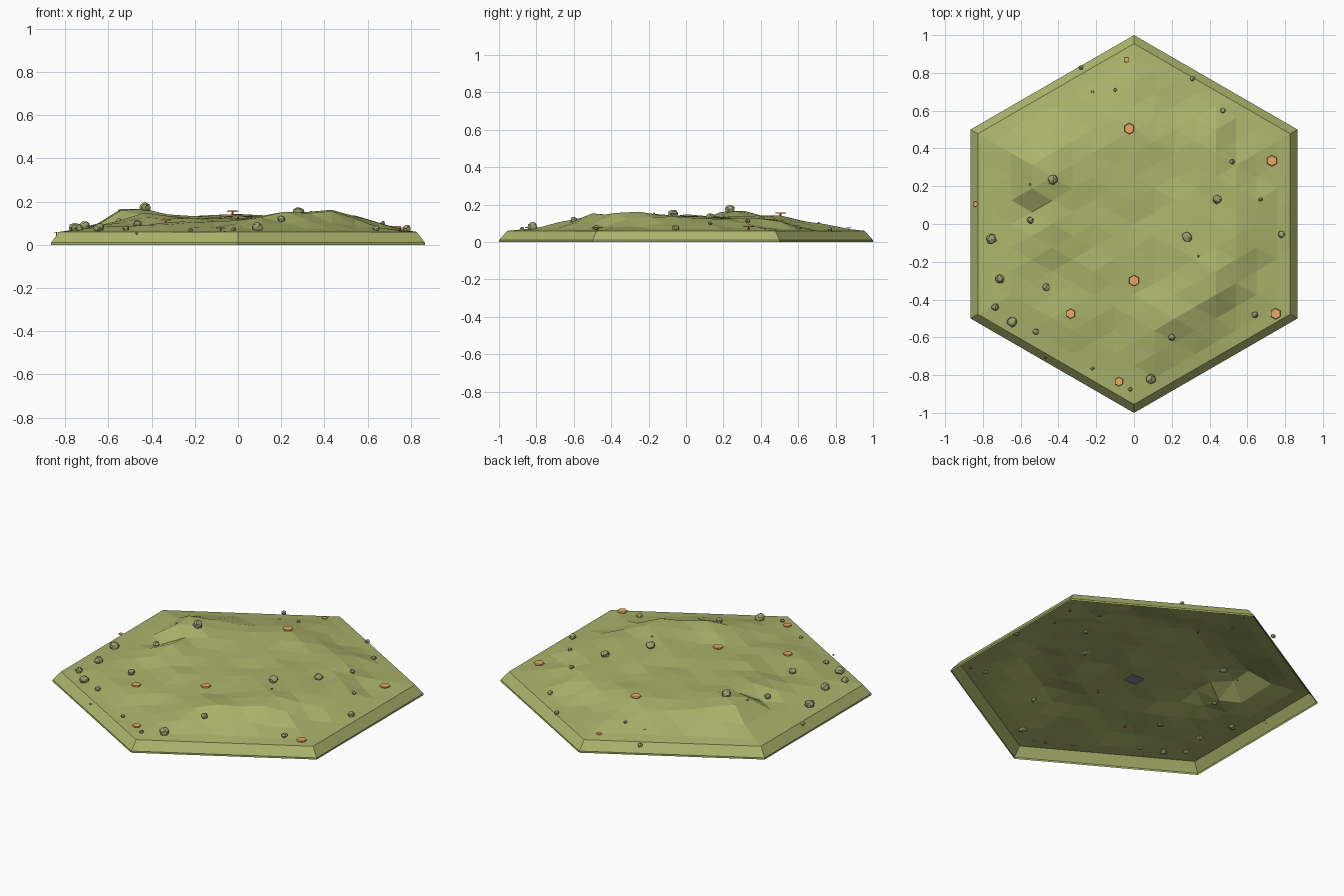
import bpy, bmesh, math, random
from mathutils import Vector
from mathutils.bvhtree import BVHTree

if "Cube" in bpy.data.objects:
    bpy.data.objects.remove(bpy.data.objects["Cube"])

random.seed(4)
N = 8            # grid rings in the hexagon
INNER, TOP = 0.955, 0.06


def material(name, rgb):
    m = bpy.data.materials.new(name)
    m.diffuse_color = (*rgb, 1)
    m.use_nodes = True
    m.node_tree.nodes["Principled BSDF"].inputs["Base Color"].default_value = m.diffuse_color
    return m


GRASS = material("grass", (0.41, 0.46, 0.15))
STONE = material("mossy_stone", (0.34, 0.37, 0.16))
CAP = material("cap_orange", (0.80, 0.40, 0.13))
STEM = material("stem_red", (0.45, 0.12, 0.07))
GREY = material("slate", (0.25, 0.27, 0.36))


def finish(name, bm, mat, normals=True):
    if normals:
        bmesh.ops.recalc_face_normals(bm, faces=bm.faces)
    me = bpy.data.meshes.new(name)
    bm.to_mesh(me)
    bm.free()
    me.materials.append(mat)
    ob = bpy.data.objects.new(name, me)
    bpy.context.collection.objects.link(ob)
    return ob


# Hill control points: x, y, height
HILLS = [(-.54, .25, .168), (-.43, .25, .166), (-.43, .0, .145), (-.54, .07, .09),
         (-.65, .0, .10), (-.68, .3, .105), (-.22, .12, .125), (0, 0, .12),
         (0, .25, .135), (0, .5, .145), (.22, .37, .125), (.43, .44, .135),
         (.54, .44, .085), (.2, .65, .085), (0, .7, .11), (-.3, .6, .11),
         (.44, .13, .125), (.7, .3, .082), (.28, -.07, .145), (.43, -.25, .166),
         (.54, -.12, .14), (.65, -.25, .085), (.64, -.48, .085), (.22, -.5, .152),
         (.2, -.62, .12), (0, -.3, .115), (-.34, -.47, .105), (-.47, -.34, .09),
         (-.1, -.7, .085), (-.22, -.2, .12), (.65, .06, .12), (-.3, .35, .135)]


def hill_height(x, y):
    top = bottom = 0
    for hx, hy, hz in HILLS:
        w = 1 / (((x - hx) ** 2 + (y - hy) ** 2) + 0.002) ** 2
        top += w * hz
        bottom += w
    return top / bottom


# Faceted terrain on a triangular grid
bm = bmesh.new()
grid = {}
for q in range(-N, N + 1):
    for r in range(-N, N + 1):
        ring = max(abs(q), abs(r), abs(q + r))
        if ring > N:
            continue
        x = q * math.sqrt(3) / 2 / N
        y = (r + q / 2) / N
        if ring == N:
            co = (x * INNER, y * INNER, TOP)
        else:
            blend = {N - 1: 0.2, N - 2: 0.7}.get(ring, 1.0)
            z = TOP + (hill_height(x, y) - TOP) * blend
            co = (x, y, z + random.uniform(-.005, .005) * blend)
        grid[q, r] = bm.verts.new(co)
for (q, r), v in grid.items():
    for a, b in (((q + 1, r), (q, r + 1)), ((q, r + 1), (q - 1, r + 1))):
        if a in grid and b in grid:
            bm.faces.new((v, grid[a], grid[b]))
tree = BVHTree.FromBMesh(bm)
finish("terrain", bm, GRASS, normals=False)


def ground(x, y):
    hit = tree.ray_cast(Vector((x, y, 1)), Vector((0, 0, -1)))[0]
    return hit.z if hit else 0.05


# Bevelled hexagonal rim, open underneath
bm = bmesh.new()
rings = []
for rad, z in ((1, 0), (1, .01), (INNER, TOP)):
    rings.append([bm.verts.new((rad * math.sin(k * math.pi / 3),
                                rad * math.cos(k * math.pi / 3), z)) for k in range(6)])
for lo, hi in zip(rings, rings[1:]):
    for k in range(6):
        j = (k + 1) % 6
        bm.faces.new((lo[j], lo[k], hi[k], hi[j]))
finish("rim", bm, GRASS, normals=False)

# Lumpy stones: x, y, radius
STONES = [(-.43, .235, .028), (-.28, .83, .014), (.31, .77, .014), (.47, .6, .015),
          (.52, .33, .014), (.44, .13, .024), (.67, .13, .011), (.78, -.055, .02),
          (.28, -.07, .027), (.34, -.17, .006), (-.55, .02, .019), (-.755, -.08, .028),
          (-.71, -.29, .026), (-.735, -.44, .021), (-.645, -.52, .027), (-.52, -.57, .016),
          (-.465, -.335, .022), (.2, -.6, .019), (.64, -.48, .018), (.09, -.82, .029),
          (-.02, -.875, .012), (-.22, -.765, .011), (-.1, .71, .01), (-.55, .21, .006),
          (-.47, -.71, .006)]
for i, (x, y, rad) in enumerate(STONES):
    bm = bmesh.new()
    bmesh.ops.create_icosphere(bm, subdivisions=2, radius=rad)
    for v in bm.verts:
        v.co *= random.uniform(.78, 1.05)
        v.co.z *= .9
        v.co += Vector((x, y, 0))
    bmesh.ops.translate(bm, verts=bm.verts, vec=(0, 0, ground(x, y) + rad * .4))
    finish(f"stone_{i + 1}", bm, STONE)

# Flat-capped mushrooms: x, y, cap radius
MUSHROOMS = [(-.04, .87, .016), (-.025, .505, .03), (.73, .335, .03), (-.84, .105, .015),
             (0, -.3, .03), (-.335, -.475, .027), (.75, -.475, .03), (-.08, -.835, .025),
             (-.22, .7, .008)]


def prism(name, sides, r1, r2, depth, loc, mat):
    bm = bmesh.new()
    bmesh.ops.create_cone(bm, cap_ends=True, segments=sides, radius1=r1, radius2=r2, depth=depth)
    bmesh.ops.translate(bm, verts=bm.verts, vec=loc)
    finish(name, bm, mat)


for i, (x, y, rad) in enumerate(MUSHROOMS):
    z = ground(x, y)
    h = rad * .5
    prism(f"mushroom_stem_{i + 1}", 6, rad * .2, rad * .15, h * 2, (x, y, z), STEM)
    prism(f"mushroom_cap_{i + 1}", 6, rad, rad * .9, rad * .2, (x, y, z + h), CAP)

# Small plate hidden under the middle
bm = bmesh.new()
bmesh.ops.create_grid(bm, x_segments=1, y_segments=1, size=.04)
bmesh.ops.translate(bm, verts=bm.verts, vec=(0, 0, .05))
finish("underside_plate", bm, GREY, normals=False)
